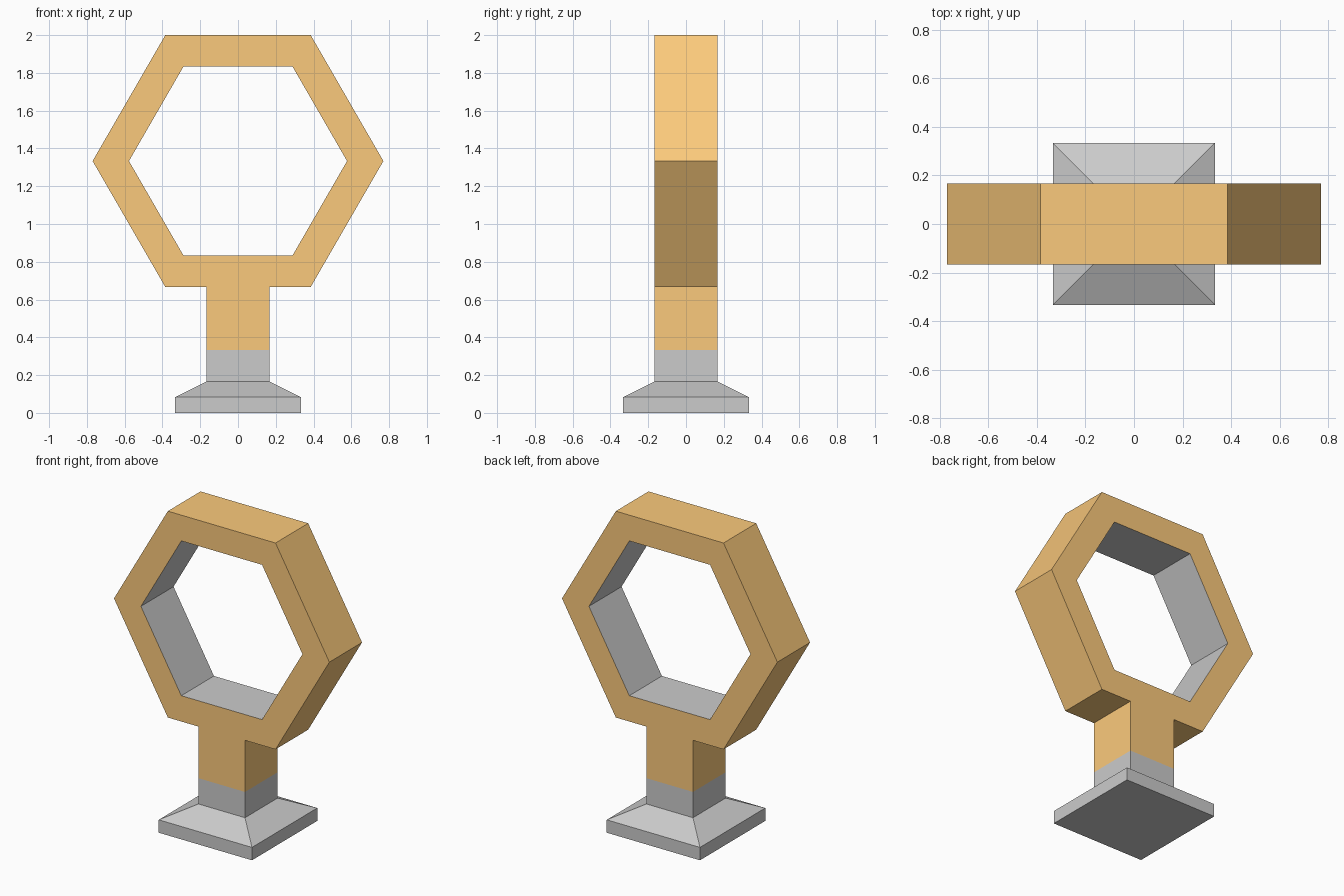
import bpy, bmesh, math

if "Cube" in bpy.data.objects:
    bpy.data.objects.remove(bpy.data.objects["Cube"])


def material(name, color):
    m = bpy.data.materials.new(name)
    m.diffuse_color = (*color, 1)
    m.use_nodes = True
    m.node_tree.nodes["Principled BSDF"].inputs["Base Color"].default_value = m.diffuse_color
    return m


tan = material("tan", (0.97, 0.59, 0.20))
grey = material("grey", (0.8, 0.8, 0.8))


def finish(name, bm, mats):
    bmesh.ops.recalc_face_normals(bm, faces=bm.faces)
    me = bpy.data.meshes.new(name)
    bm.to_mesh(me)
    bm.free()
    for m in mats:
        me.materials.append(m)
    ob = bpy.data.objects.new(name, me)
    bpy.context.collection.objects.link(ob)
    return ob


def square_loft(name, sections, mats, floor=False):
    """Join square sections given as (half width, height)."""
    bm = bmesh.new()
    rows = [[bm.verts.new((sx * w, sy * w, z))
             for sx, sy in ((-1, -1), (1, -1), (1, 1), (-1, 1))]
            for w, z in sections]
    for a, b in zip(rows, rows[1:]):
        for i in range(4):
            j = (i + 1) % 4
            bm.faces.new((a[i], a[j], b[j], b[i]))
    if floor:
        bm.faces.new(rows[0][::-1])
    return finish(name, bm, mats)


def hex_ring(name, apothem_out, apothem_in, half_depth, z, mats):
    """Hexagonal frame: second material lines the opening."""
    bm = bmesh.new()

    def loop(apothem, y):
        r = apothem / math.cos(math.pi / 6)
        return [bm.verts.new((r * math.cos(k * math.pi / 3), y,
                              z + r * math.sin(k * math.pi / 3)))
                for k in range(6)]

    loops = [loop(apothem_out, -half_depth), loop(apothem_out, half_depth),
             loop(apothem_in, half_depth), loop(apothem_in, -half_depth)]
    for s in range(4):
        a, b = loops[s], loops[(s + 1) % 4]
        for i in range(6):
            j = (i + 1) % 6
            f = bm.faces.new((a[i], a[j], b[j], b[i]))
            f.material_index = 1 if s == 2 else 0
    return finish(name, bm, mats)


T = 1 / 6  # basic thickness unit

# Grey foot with sloped top and short collar
square_loft("pedestal_base",
            [(2 * T, 0), (2 * T, T / 2), (T, T), (T, 2 * T)], [], floor=True)

# Tan neck
square_loft("neck", [(T, 2 * T), (T, 4 * T)], [tan])

# Hexagonal frame
hex_ring("hexagon_ring", 4 * T, 3 * T, T, 8 * T, [tan, grey])
